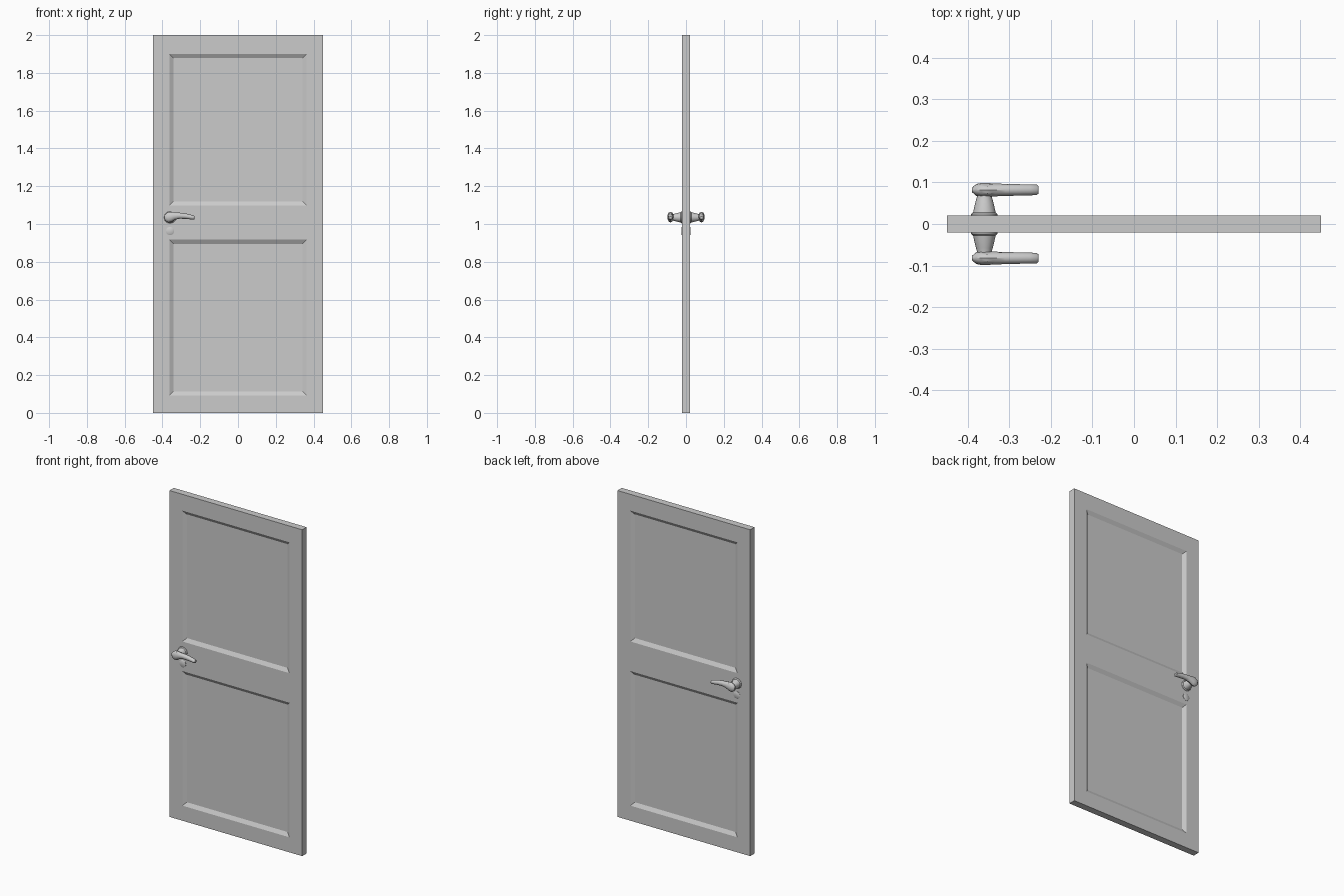
import bpy, bmesh
from math import sin, cos, pi
from mathutils import Matrix, Vector

if "Cube" in bpy.data.objects:
    bpy.data.objects.remove(bpy.data.objects["Cube"])

T = 0.021                 # half thickness of the slab
HX, HZ = -0.36, 1.035     # handle axis


def finish(bm, name, smooth=None):
    bmesh.ops.recalc_face_normals(bm, faces=bm.faces)
    me = bpy.data.meshes.new(name)
    bm.to_mesh(me)
    bm.free()
    ob = bpy.data.objects.new(name, me)
    bpy.context.collection.objects.link(ob)
    if smooth:
        bpy.ops.object.select_all(action='DESELECT')
        ob.select_set(True)
        bpy.context.view_layer.objects.active = ob
        bpy.ops.object.shade_smooth_by_angle(angle=smooth)
    return ob


def loft(name, rings, smooth=None):
    """Skin a list of closed point rings and cap both ends."""
    bm = bmesh.new()
    vs = [[bm.verts.new(p) for p in r] for r in rings]
    n = len(vs[0])
    for a, b in zip(vs, vs[1:]):
        for i in range(n):
            j = (i + 1) % n
            bm.faces.new((a[i], a[j], b[j], b[i]))
    bm.faces.new(vs[0])
    bm.faces.new(vs[-1])
    return finish(bm, name, smooth)


def lathe_y(name, x, z, profile, side, n=12, smooth=None):
    """Profile of (radius, y) turned round an axis parallel to y."""
    return loft(name, [[(x + r * cos(2 * pi * i / n), side * y, z + r * sin(2 * pi * i / n))
                        for i in range(n)] for r, y in profile], smooth)


# Door slab with two sunk, bevelled panels on each side
bm = bmesh.new()
bmesh.ops.create_cube(bm, size=1, matrix=Matrix.Translation((0, 0, 1)) @ Matrix.Diagonal((0.9, 2 * T, 2, 1)))
cuts = [((x, 0, 0), (1, 0, 0)) for x in (-0.363, 0.363)]
cuts += [((0, 0, z), (0, 0, 1)) for z in (0.092, 0.917, 1.098, 1.9)]
for co, no in cuts:
    bmesh.ops.bisect_plane(bm, geom=bm.verts[:] + bm.edges[:] + bm.faces[:], plane_co=co, plane_no=no)
bm.normal_update()
panels = []
for f in bm.faces:
    c = f.calc_center_median()
    if abs(f.normal.y) > 0.9 and abs(c.x) < 0.3 and (0.1 < c.z < 0.9 or 1.1 < c.z < 1.9):
        panels.append(f)
bmesh.ops.inset_individual(bm, faces=panels, thickness=0.031, depth=-0.013)
finish(bm, "door_slab")

# Lever sections: x, half depth, centre height, half height
LEVER = [(-0.390, 0.005, 1.035, 0.010), (-0.380, 0.014, 1.035, 0.021),
         (-0.368, 0.0165, 1.036, 0.028), (-0.353, 0.0165, 1.038, 0.027),
         (-0.335, 0.0155, 1.042, 0.020), (-0.310, 0.0145, 1.044, 0.016),
         (-0.280, 0.0138, 1.042, 0.0145), (-0.250, 0.013, 1.037, 0.0125),
         (-0.234, 0.0125, 1.034, 0.011), (-0.230, 0.009, 1.033, 0.008)]

NECK = [(0.032, 0.018), (0.032, 0.0235), (0.027, 0.028), (0.0245, 0.040),
        (0.020, 0.058), (0.0165, 0.070), (0.0165, 0.086)]
LOCK = [(0.022, 0.018), (0.022, 0.0225), (0.019, 0.0245)]

# Handle and lock cover on both faces
for side, tag in ((-1, "front"), (1, "back")):
    lathe_y(tag + "_handle_neck", HX, HZ, NECK, side, 12, 0.6)
    rings = [[(x, side * 0.082 + hy * cos(2 * pi * i / 12), zc + hz * sin(2 * pi * i / 12))
              for i in range(12)] for x, hy, zc, hz in LEVER]
    loft(tag + "_handle_lever", rings, 0.6)
    lathe_y(tag + "_lock_cover", HX, 0.963, LOCK, side, 16, 0.6)
